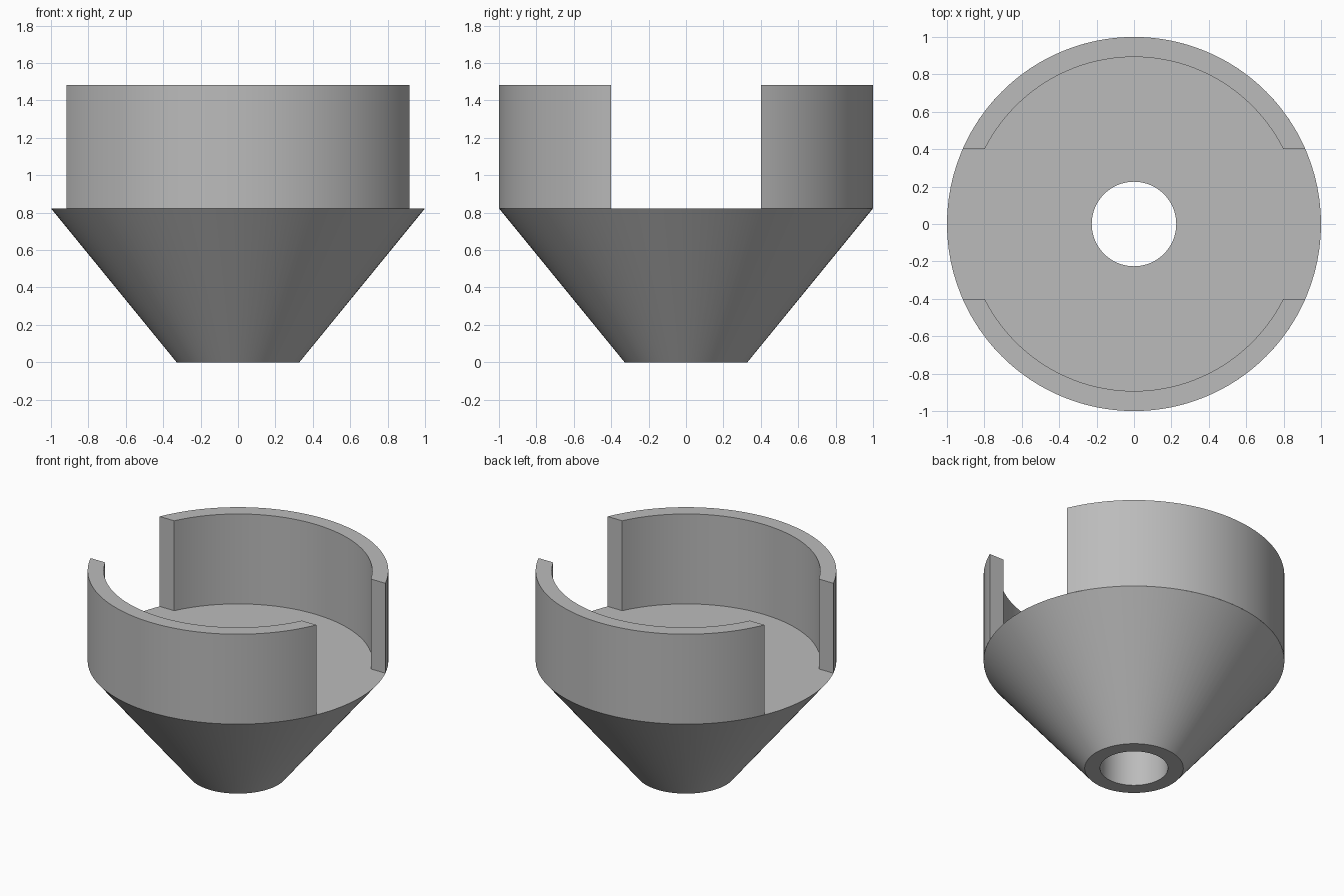
import bpy, bmesh
from math import sin, cos, asin, pi

cube = bpy.data.objects.get("Cube")
if cube:
    bpy.data.objects.remove(cube)

R_OUT, R_IN, R_FOOT, R_BORE = 1.0, 0.893, 0.328, 0.226
Z_FLOOR, Z_TOP = 0.823, 1.483
GAP = 0.4        # half width of the open slot
SEGMENTS = 96

grey = bpy.data.materials.new("plain grey")
grey.use_nodes = True
colour = (0.5, 0.5, 0.5, 1)
grey.diffuse_color = colour
grey.node_tree.nodes["Principled BSDF"].inputs["Base Color"].default_value = colour


def finish(bm, name):
    bmesh.ops.recalc_face_normals(bm, faces=bm.faces)
    mesh = bpy.data.meshes.new(name)
    bm.to_mesh(mesh)
    bm.free()
    mesh.materials.append(grey)
    obj = bpy.data.objects.new(name, mesh)
    bpy.context.collection.objects.link(obj)
    bpy.ops.object.select_all(action="DESELECT")
    obj.select_set(True)
    bpy.context.view_layer.objects.active = obj
    bpy.ops.object.shade_smooth_by_angle(angle=pi / 6)


def bridge(bm, rows, closed):
    """Join consecutive rows of vertices with quads, wrapping around each row."""
    pairs = list(zip(rows, rows[1:]))
    if closed:
        pairs.append((rows[-1], rows[0]))
    for a, b in pairs:
        n = len(a)
        for i in range(n):
            j = (i + 1) % n
            bm.faces.new((a[i], a[j], b[j], b[i]))


# Conical body with a flat floor and a straight bore
bm = bmesh.new()
profile = [(R_BORE, 0), (R_FOOT, 0), (R_OUT, Z_FLOOR), (R_BORE, Z_FLOOR)]
rows = []
for i in range(SEGMENTS):
    t = 2 * pi * i / SEGMENTS
    rows.append([bm.verts.new((r * cos(t), r * sin(t), z)) for r, z in profile])
bridge(bm, rows, True)
finish(bm, "conical_body")


# Curved walls at front and back, with ends cut flat along the slot
def curved_wall(name, side):
    bm = bmesh.new()
    section = [(R_IN, Z_FLOOR), (R_OUT, Z_FLOOR), (R_OUT, Z_TOP), (R_IN, Z_TOP)]
    steps = SEGMENTS // 2
    rows = []
    for i in range(steps + 1):
        row = []
        for r, z in section:
            start = asin(GAP / r)
            t = start + (pi - 2 * start) * i / steps
            row.append(bm.verts.new((r * cos(t), side * r * sin(t), z)))
        rows.append(row)
    bridge(bm, rows, False)
    bm.faces.new(rows[0])
    bm.faces.new(rows[-1])
    bmesh.ops.recalc_face_normals(bm, faces=bm.faces)
    # The wall rests on the body, so its underside is left open
    under = [f for f in bm.faces if all(v.co.z < Z_FLOOR + 0.01 for v in f.verts)]
    bmesh.ops.delete(bm, geom=under, context="FACES_ONLY")
    finish(bm, name)


curved_wall("front_wall", -1)
curved_wall("back_wall", 1)
